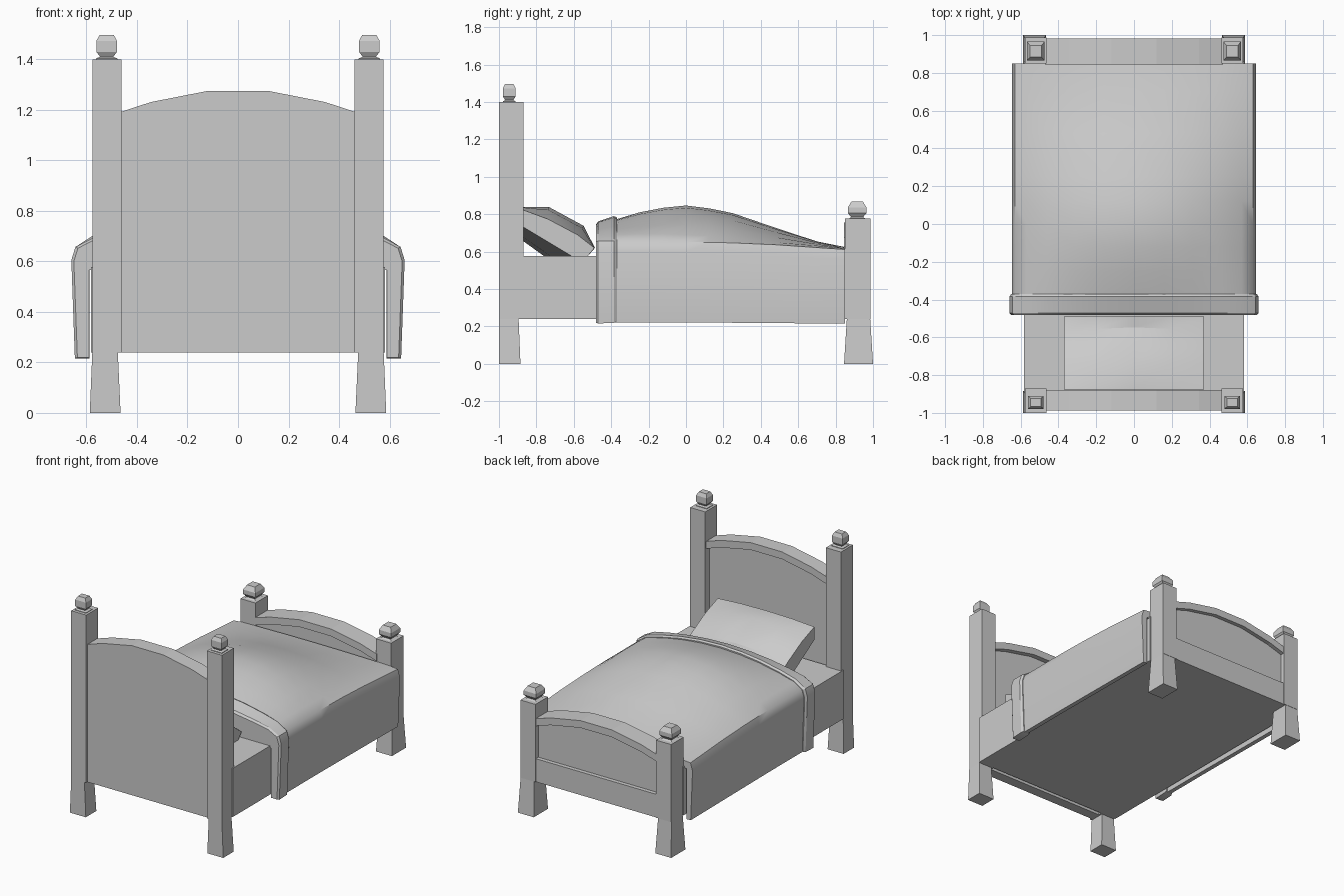
import bpy, bmesh, math

if "Cube" in bpy.data.objects:
    bpy.data.objects.remove(bpy.data.objects["Cube"])


def loft(name, rings, smooth=None):
    """Skin a list of closed rings and cap both ends."""
    bm = bmesh.new()
    vs = [[bm.verts.new(p) for p in r] for r in rings]
    n = len(rings[0])
    for a, b in zip(vs, vs[1:]):
        for i in range(n):
            j = (i + 1) % n
            bm.faces.new((a[i], a[j], b[j], b[i]))
    bm.faces.new(vs[0])
    bm.faces.new(vs[-1])
    bmesh.ops.recalc_face_normals(bm, faces=bm.faces)
    me = bpy.data.meshes.new(name)
    bm.to_mesh(me)
    bm.free()
    ob = bpy.data.objects.new(name, me)
    bpy.context.collection.objects.link(ob)
    if smooth:
        bpy.ops.object.select_all(action='DESELECT')
        bpy.context.view_layer.objects.active = ob
        ob.select_set(True)
        bpy.ops.object.shade_smooth_by_angle(angle=math.radians(smooth))
    return ob


def rect(x0, x1, y0, y1, z):
    return [(x0, y0, z), (x1, y0, z), (x1, y1, z), (x0, y1, z)]


def box(name, x0, x1, y0, y1, z0, z1):
    return loft(name, [rect(x0, x1, y0, y1, z0), rect(x0, x1, y0, y1, z1)])


def slab(name, outline, y0, y1):
    return loft(name, [[(x, y, z) for x, z in outline] for y in (y0, y1)])


def mirror_x(ob):
    m = ob.modifiers.new("mirror", 'MIRROR')
    m.use_bisect_axis[0] = False


# Posts, flared legs and faceted knobs
def post(name, y0, y1, leg_floor, leg_top, top, knob_y, knob):
    mirror_x(box(name + "_post", 0.462, 0.577, y0, y1, 0.24, top))
    mirror_x(loft(name + "_leg", [rect(0.465, 0.587, *leg_floor, 0),
                                  rect(0.476, 0.577, *leg_top, 0.24)]))
    mirror_x(loft(name + "_knob", [
        rect(0.52 - hx, 0.52 + hx, knob_y - hy, knob_y + hy, top + dz)
        for hx, hy, dz in knob]))


post("head", -1.0, -0.87, (-1.0, -0.885), (-1.0, -0.895), 1.40, -0.945,
     [(0.042, 0.034, 0), (0.042, 0.034, 0.004), (0.026, 0.021, 0.01), (0.041, 0.034, 0.03),
      (0.041, 0.034, 0.073), (0.028, 0.022, 0.097)])
post("foot", 0.85, 0.987, (0.845, 1.0), (0.86, 0.985), 0.777, 0.915,
     [(0.044, 0.044, 0), (0.03, 0.032, 0.008), (0.047, 0.05, 0.03),
      (0.047, 0.05, 0.06), (0.03, 0.031, 0.09)])


# Arched boards: rim, recessed panel, bottom rail
def arch(end, peak):
    half = [(0.47, end), (0.345, end + 0.48 * (peak - end)), (0.12, peak)]
    return half + [(-x, z) for x, z in reversed(half)]


def arch_board(name, end, peak, rim_y, panel_y):
    top = arch(end, peak)
    low = arch(end - 0.05, peak - 0.05)
    slab(name + "_rim", top + low[::-1], *rim_y)
    slab(name + "_panel", low + [(-0.47, 0.24), (0.47, 0.24)], *panel_y)


arch_board("headboard", 1.19, 1.275, (-0.987, -0.88), (-0.987, -0.915))
arch_board("footboard", 0.675, 0.755, (0.845, 0.983), (0.87, 0.955))
box("footboard_rail", -0.47, 0.47, 0.85, 0.983, 0.24, 0.40)

# Bed base and mattress
box("bed_base", -0.583, 0.583, -0.89, 0.86, 0.24, 0.577)

# Pillow leaning on the headboard, domed towards the middle
edge = [(-0.875, 0.825), (-0.74, 0.775), (-0.58, 0.69), (-0.49, 0.62),
        (-0.53, 0.57), (-0.60, 0.57), (-0.875, 0.735)]
mid = [(-0.875, 0.84), (-0.735, 0.84), (-0.547, 0.738), (-0.487, 0.62),
       (-0.53, 0.57), (-0.75, 0.57), (-0.875, 0.66)]
rings = []
for x, t in ((-0.37, 0), (-0.2, 0.75), (0, 1), (0.2, 0.75), (0.37, 0)):
    rings.append([(x, a[0] + (b[0] - a[0]) * t, a[1] + (b[1] - a[1]) * t)
                  for a, b in zip(edge, mid)])
loft("pillow", rings, 30)


# Cover cross-section: hanging sides, rounded shoulders, domed top
def cover_ring(y, w, inner, side, shoulder, peak, hem):
    dome = [(x, shoulder + (peak - shoulder) * (1 - (x / 0.57) ** 2))
            for x in (0.57, 0.46, 0.31, 0.16)]
    half = [(w - 0.014, hem), (w, side - 0.04), (w - 0.016, side + 0.012)] + dome
    outer = half + [(0, peak)] + [(-x, z) for x, z in reversed(half)]
    under = [(-inner, hem), (-inner, 0.565), (inner, 0.565), (inner, hem)]
    return [(x, y, z) for x, z in outer + under]


# Blanket
rows = [(-0.40, 0.64, 0.69, 0.765), (-0.25, 0.64, 0.695, 0.81),
        (-0.12, 0.64, 0.695, 0.835), (0.0, 0.64, 0.69, 0.847),
        (0.12, 0.638, 0.685, 0.832), (0.25, 0.635, 0.675, 0.806),
        (0.48, 0.625, 0.65, 0.727), (0.70, 0.61, 0.632, 0.655),
        (0.85, 0.60, 0.618, 0.625)]
loft("blanket", [cover_ring(y, 0.645, 0.60, s, sh, p, 0.222 - 0.008 * max(y, 0))
                 for y, s, sh, p in rows], 40)

# Folded cuff at the head end of the blanket
loft("blanket_cuff", [cover_ring(-0.482, 0.65, 0.59, 0.64, 0.685, 0.745, 0.22),
                      cover_ring(-0.47, 0.66, 0.588, 0.645, 0.695, 0.762, 0.216),
                      cover_ring(-0.385, 0.66, 0.588, 0.645, 0.705, 0.79, 0.22),
                      cover_ring(-0.37, 0.65, 0.59, 0.64, 0.695, 0.783, 0.225)], 30)
